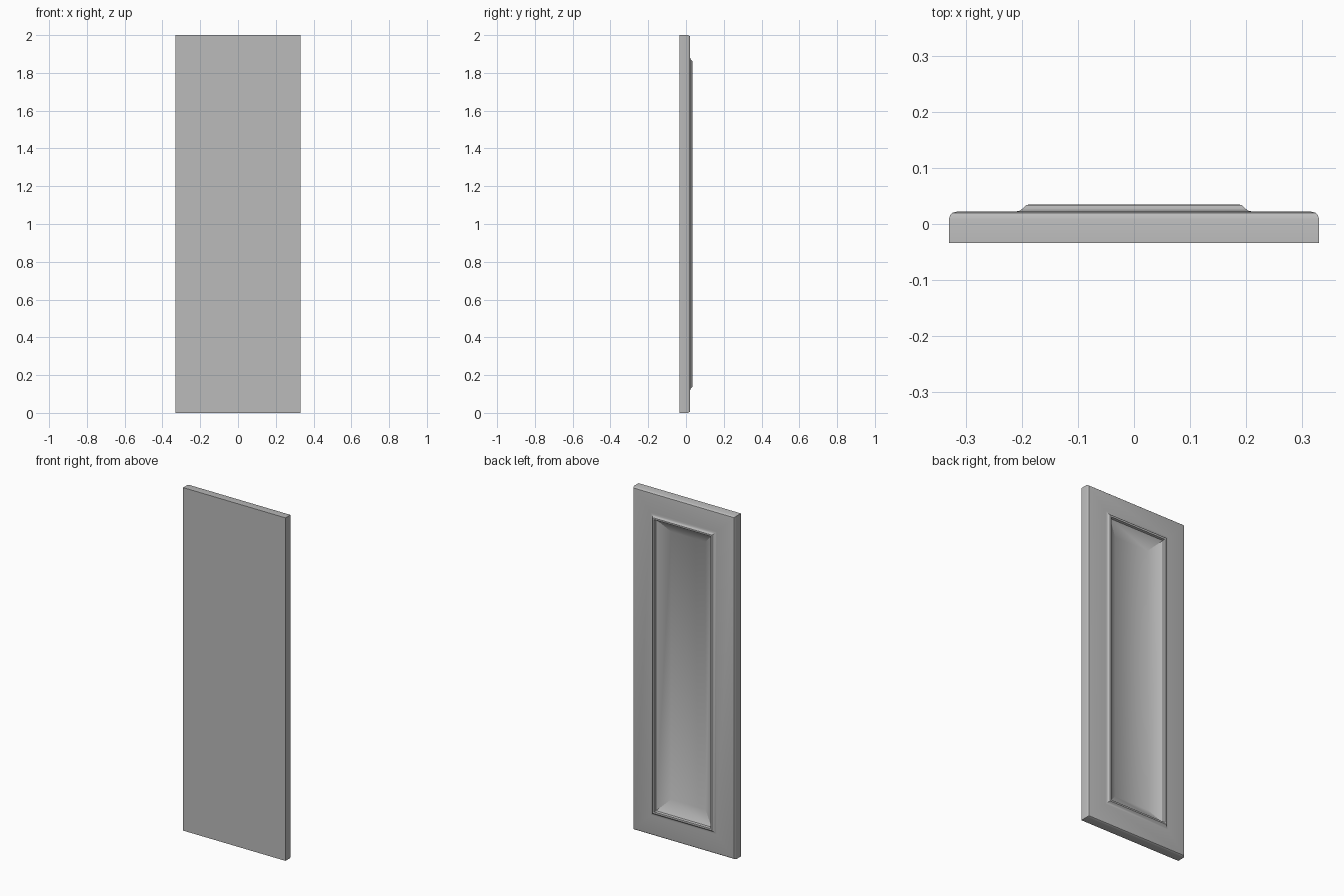
import bpy
import bmesh
import math

old = bpy.data.objects.get("Cube")
if old:
    bpy.data.objects.remove(old, do_unlink=True)

WIDTH, HEIGHT = 0.66, 2.0

# Moulded section: (inset from the outer edge, depth y), from flat face to recessed field
SECTION = [
    (0.0, -0.034), (0.0, 0.008), (0.002, 0.015), (0.006, 0.02), (0.014, 0.022),
    (0.118, 0.022), (0.126, 0.0235), (0.132, 0.028), (0.138, 0.034),
    (0.143, 0.0345), (0.148, 0.033), (0.151, 0.02),
    (0.22, -0.022),
]


def grey_material():
    mat = bpy.data.materials.new("painted grey")
    colour = (0.5, 0.5, 0.5, 1.0)
    mat.diffuse_color = colour
    mat.use_nodes = True
    mat.node_tree.nodes["Principled BSDF"].inputs["Base Color"].default_value = colour
    return mat


def add_ring(bm, inset, y):
    x, low, high = WIDTH / 2 - inset, inset, HEIGHT - inset
    corners = [(-x, low), (x, low), (x, high), (-x, high)]
    return [bm.verts.new((cx, y, cz)) for cx, cz in corners]


# Door panel: mitred rectangular rings following the section
bm = bmesh.new()
rings = [add_ring(bm, inset, y) for inset, y in SECTION]
for a, b in zip(rings, rings[1:]):
    for i in range(4):
        j = (i + 1) % 4
        bm.faces.new((a[i], a[j], b[j], b[i]))
bm.faces.new(rings[0])
bm.faces.new(rings[-1])
bmesh.ops.recalc_face_normals(bm, faces=bm.faces[:])

mesh = bpy.data.meshes.new("door_panel")
bm.to_mesh(mesh)
bm.free()
mesh.materials.append(grey_material())
door = bpy.data.objects.new("door_panel", mesh)
bpy.context.collection.objects.link(door)

# Smooth the moulding, keep the mitres and panel edges crisp
bpy.ops.object.select_all(action="DESELECT")
door.select_set(True)
bpy.context.view_layer.objects.active = door
bpy.ops.object.shade_smooth_by_angle(angle=math.radians(32))
